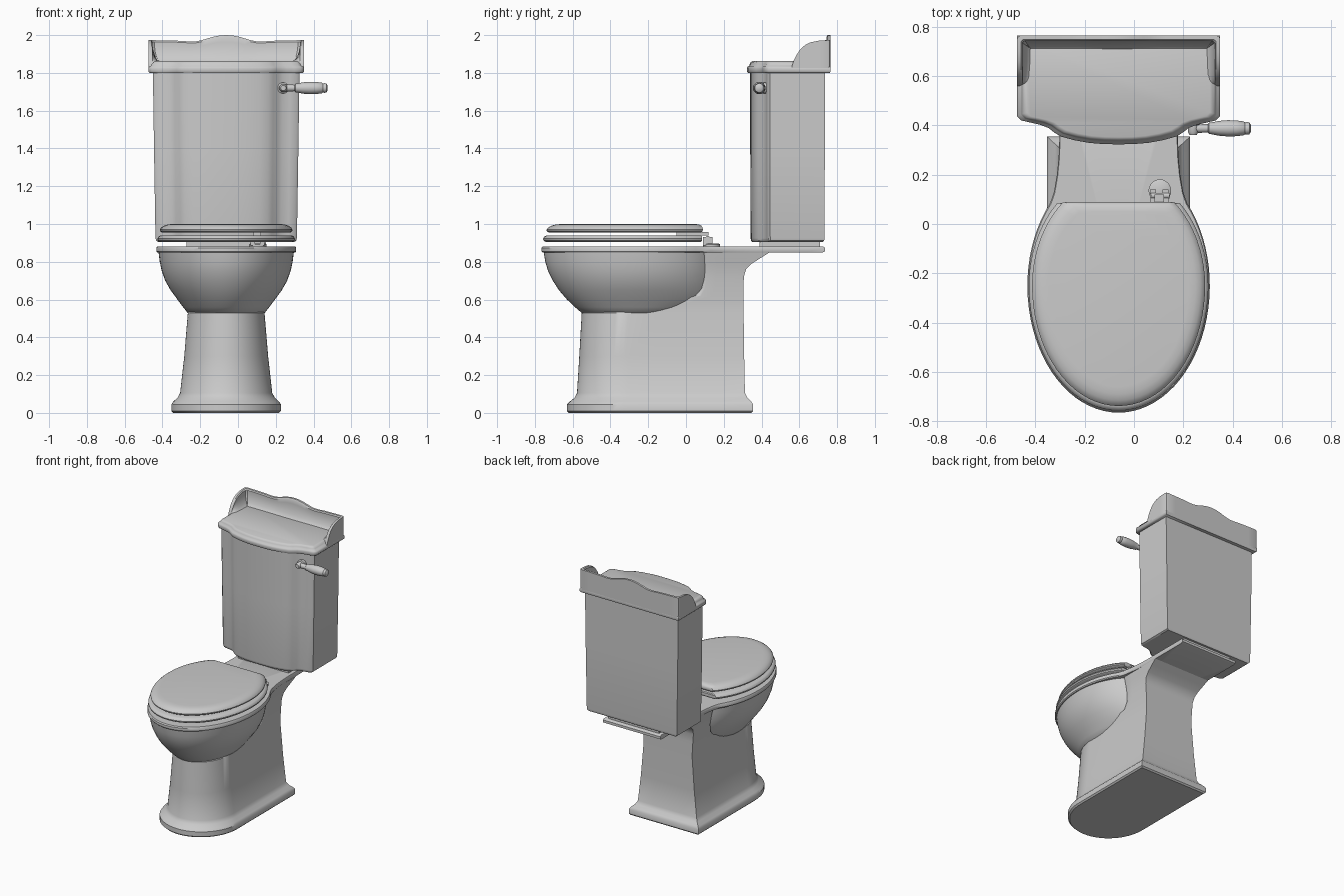
import bpy, bmesh
from math import sin, cos, pi, acos, sqrt, atan2, radians
from mathutils import Vector

CX = -0.0625   # body centre line; the flush lever makes the model asymmetric
YM = -0.25     # y of the widest part of the bowl


def loft(name, rings, cap_start=True, cap_end=True, closed=False, angle=35):
    """Skin a list of equal-length closed rings."""
    bm = bmesh.new()
    vs = [[bm.verts.new((p[0] + CX, p[1], p[2])) for p in r] for r in rings]
    n = len(rings[0])
    pairs = list(zip(vs, vs[1:])) + ([(vs[-1], vs[0])] if closed else [])
    for a, b in pairs:
        for i in range(n):
            j = (i + 1) % n
            bm.faces.new((a[i], a[j], b[j], b[i]))
    if cap_start and not closed:
        bm.faces.new(vs[0])
    if cap_end and not closed:
        bm.faces.new(vs[-1])
    bmesh.ops.remove_doubles(bm, verts=bm.verts, dist=1e-5)
    bmesh.ops.recalc_face_normals(bm, faces=bm.faces)
    me = bpy.data.meshes.new(name)
    bm.to_mesh(me)
    bm.free()
    ob = bpy.data.objects.new(name, me)
    bpy.context.collection.objects.link(ob)
    bpy.ops.object.select_all(action='DESELECT')
    ob.select_set(True)
    bpy.context.view_layer.objects.active = ob
    bpy.ops.object.shade_smooth_by_angle(angle=radians(angle))
    return ob


def line(p, q, k):
    """k points strictly between p and q."""
    return [tuple(Vector(p).lerp(Vector(q), i / (k + 1))) for i in range(1, k + 1)]


def egg(hw, yf, yb, z, b=0.46, n=56):
    """Egg outline, cut straight at the back."""
    b = b * hw / 0.365
    ta = acos(max(-1, -(yb - YM) / b))
    pts = []
    for i in range(n + 1):
        t = -ta + 2 * ta * i / n
        r = (YM - yf) if cos(t) > 0 else b
        pts.append((hw * sin(t), YM - r * cos(t), z))
    return pts + line(pts[-1], pts[0], 5)


def lathe(name, origin, axis, profile, n=24):
    axis = Vector(axis)
    u = axis.orthogonal().normalized()
    v = axis.cross(u)
    o = Vector(origin) - Vector((CX, 0, 0))
    loft(name, [[o + axis * d + (u * cos(2 * pi * i / n) + v * sin(2 * pi * i / n)) * r
                 for i in range(n)] for d, r in profile])


def box(name, x0, x1, y0, y1, z0, z1):
    loft(name, [[(x0, y0, z), (x1, y0, z), (x1, y1, z), (x0, y1, z)] for z in (z0, z1)])


# Pedestal: D-shaped rings, round front and square back
def d_ring(z, hw, yf, yb, depth):
    ym = yf + depth
    arc = [(hw * sin(t), ym - depth * cos(t), z)
           for t in [-pi / 2 + pi * i / 32 for i in range(33)]]
    back = [(hw, yb, z), (-hw, yb, z)]
    return arc + line(arc[-1], back[0], 3) + [back[0]] + line(*back, 3) + [back[1]] + line(back[1], arc[0], 3)


loft("pedestal", [d_ring(*a) for a in [
    (0, .28, -.62, .345, .30), (.01, .29, -.63, .355, .30), (.045, .29, -.63, .355, .30),
    (.06, .28, -.615, .345, .29), (.08, .258, -.59, .325, .28), (.105, .244, -.577, .312, .27),
    (.3, .222, -.565, .308, .26), (.53, .203, -.552, .305, .25), (.58, .203, -.32, .305, .22),
    (.62, .205, -.02, .305, .10), (.66, .208, .05, .305, .05), (.72, .213, .06, .306, .05),
    (.76, .219, .06, .318, .05), (.79, .225, .06, .348, .05), (.82, .232, .06, .395, .05),
    (.848, .238, .06, .44, .05)]])

# Bowl, rim and cistern shelf as one skin, with the hollow inside
rim = egg(.37, -.765, .085, 0, b=.5)[:57]
side = [(.262, .13), (.25, .2), (.243, .27), (.24, .35), (.24, .45), (.24, .55), (.24, .65), (.24, .735)]
outline = [p[:2] for p in rim] + side + [(x, .735) for x in (.16, .08, 0, -.08, -.16)] \
    + [(-x, y) for x, y in reversed(side)]


def rim_ring(z, s):
    return [(x * s, YM + (y - YM) * s, z) for x, y in outline]


def oval(z, hw, yf, b):
    """Oval sampled in the same directions as the rim outline."""
    out = []
    for x, y in outline:
        t = atan2(y - YM, x)
        a = b if sin(t) > 0 else YM - yf
        r = 1 / sqrt((cos(t) / hw) ** 2 + (sin(t) / a) ** 2)
        out.append((r * cos(t), YM + r * sin(t), z))
    return out


loft("bowl", [oval(*a) for a in [
    (.515, .17, -.50, .26), (.53, .205, -.553, .32), (.56, .228, -.588, .39), (.60, .258, -.63, .425),
    (.65, .295, -.673, .44), (.70, .323, -.705, .445), (.75, .341, -.73, .45),
    (.80, .352, -.745, .45), (.848, .358, -.753, .45)]]
    + [rim_ring(.848, .985), rim_ring(.855, 1), rim_ring(.874, 1), rim_ring(.882, .988)]
    + [oval(*a) for a in [
        (.882, .27, -.655, .27), (.87, .262, -.645, .262), (.80, .255, -.635, .25),
        (.74, .22, -.58, .22), (.70, .16, -.48, .16), (.68, .08, -.36, .08)]])

# Seat ring and lid
loft("seat", [egg(hw, yf, yb, z) for hw, yf, yb, z in [
    (.352, -.742, .078, .905), (.362, -.754, .085, .912), (.364, -.757, .085, .922),
    (.358, -.75, .085, .934), (.348, -.738, .08, .94), (.245, -.62, -.02, .94),
    (.23, -.60, -.04, .93), (.23, -.60, -.04, .905)]], closed=True)
loft("lid", [egg(hw, yf, yb, z) for hw, yf, yb, z in [
    (.340, -.727, .082, .955), (.350, -.737, .088, .962), (.351, -.738, .09, .970),
    (.345, -.73, .088, .980), (.332, -.715, .082, .990), (.312, -.69, .07, .997),
    (.285, -.66, .05, 1.0)]])

# Seat hinge
lathe("hinge_base", (.105, .135, .88), (0, 0, 1), [(0, .046), (.012, .046), (.018, .036)])
for i, x in enumerate((.14, .19)):
    box(f"hinge_post_{i}", x - .012, x + .012, .09, .14, .885, .93)
lathe("hinge_pin", (.068, .115, .925), (1, 0, 0), [(0, .012), (.075, .012)], 12)
box("hinge_arm", .145, .185, -.05, .12, .938, .957)


# Cistern: bow-fronted outline, mirrored
def bow(half, z, sx=1, sy=1, yc=.55):
    pts = half + [(-x, y) for x, y in reversed(half[1:])]
    return [(x * sx, yc + (y - yc) * sy, z) for x, y in pts]


tank = [(0, .34), (.06, .341), (.12, .345), (.18, .354), (.225, .366), (.25, .382), (.275, .405),
        (.30, .42), (.34, .428), (.375, .433), (.388, .445), (.388, .735)]
top = [(0, .323), (.06, .324), (.12, .329), (.18, .340), (.235, .355), (.262, .372), (.285, .39),
       (.32, .403), (.36, .412), (.395, .42), (.412, .438), (.412, .765)]
loft("cistern", [bow(tank, *a) for a in [
    (.905, .93, .95), (.912, .955, .98), (.925, .965, .99), (1.4, .985, 1), (1.805, 1, 1)]])
loft("cistern_lid", [bow(top, *a) for a in [
    (1.80, .985, .98), (1.807, 1, 1), (1.825, 1, 1), (1.833, .99, .985), (1.838, .965, .95),
    (1.848, .955, .935), (1.858, .935, .91), (1.862, .90, .87)]], angle=50)
box("gasket", -.21, .21, .39, .71, .878, .91)

# Raised gallery round the back of the cistern lid: (x, y, inward x, inward y, top height)
half_path = [(.412, y, -1, 0, h) for y, h in [
    (.56, 1.835), (.57, 1.865), (.585, 1.895), (.605, 1.925), (.63, 1.947), (.66, 1.962), (.70, 1.97)]]
half_path += [(.412, .75, -1, -.7, 1.973), (.407, .761, -1, -1, 1.973), (.395, .765, -.7, -1, 1.973)]
half_path += [(x, .765, 0, -1, h) for x, h in [
    (.33, 1.972), (.25, 1.97), (.19, 1.966), (.16, 1.967), (.13, 1.973), (.10, 1.982), (.07, 1.991), (.035, 1.998)]]
path = half_path + [(0, .765, 0, -1, 2.0)] + [(-x, y, -ix, iy, h) for x, y, ix, iy, h in reversed(half_path)]
section = [(.016, 1), (.022, .93), (.022, .75), (.027, .5), (.037, .25), (.05, .08), (.062, 0)]
stations = []
for x, y, ix, iy, h in path:
    cove = [(x + ix * d, y + iy * d, 1.855 + (h - 1.855) * f) for d, f in section]
    stations.append([(x, y, 1.815), (x, y, h)] + cove + [(x + ix * .062, y + iy * .062, 1.815)])
loft("lid_gallery", stations)

# Flush lever
lathe("lever_boss", (.24, .435, 1.72), (0, -1, 0), [(0, .03), (.03, .03), (.035, .022), (.06, .022), (.075, .014)])
lathe("flush_lever", (.225, .388, 1.72), (1, 0, 0), [
    (0, .012), (.01, .018), (.05, .018), (.075, .017), (.08, .024), (.09, .024), (.12, .03),
    (.155, .033), (.19, .032), (.22, .028), (.225, .024), (.232, .026), (.243, .024), (.25, .012)])
